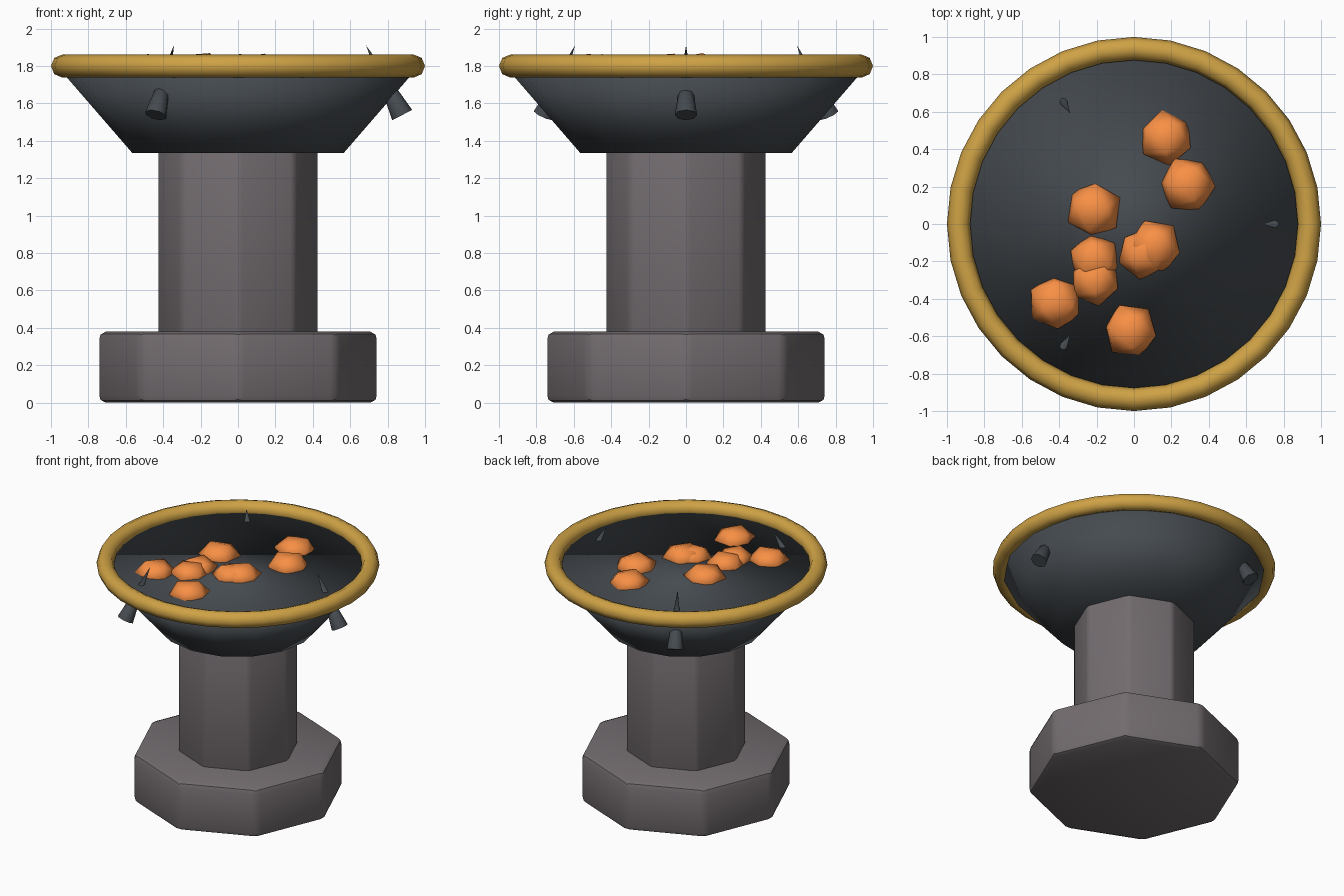
import bpy, math, random
from mathutils import Vector, Matrix

if "Cube" in bpy.data.objects:
    bpy.data.objects.remove(bpy.data.objects["Cube"])

random.seed(4)


def material(name, rgb):
    m = bpy.data.materials.new(name)
    m.diffuse_color = (*rgb, 1)
    m.use_nodes = True
    m.node_tree.nodes["Principled BSDF"].inputs["Base Color"].default_value = m.diffuse_color
    return m


STONE = material("stone", (0.17, 0.15, 0.16))
IRON = material("dark_iron", (0.06, 0.07, 0.08))
BRASS = material("brass", (0.62, 0.36, 0.06))
EMBER = material("ember", (0.95, 0.28, 0.06))


def finish(name, mat, smooth_angle=None):
    o = bpy.context.object
    o.name = name
    o.data.materials.append(mat)
    if smooth_angle is None:
        bpy.ops.object.shade_smooth()
    else:
        bpy.ops.object.shade_smooth_by_angle(angle=math.radians(smooth_angle))
    return o


def octagon_block(name, radius, z0, z1, bevel):
    bpy.ops.mesh.primitive_cylinder_add(vertices=8, radius=radius, depth=z1 - z0,
                                        location=(0, 0, (z0 + z1) / 2))
    o = bpy.context.object
    # corner of the octagon points along x and y
    o.data.transform(Matrix.Rotation(0, 4, 'Z'))
    b = o.modifiers.new("soft_edges", 'BEVEL')
    b.width = bevel
    b.segments = 2
    b.limit_method = 'ANGLE'
    bpy.ops.object.modifier_apply(modifier=b.name)
    return finish(name, STONE, 40)


# Stone foot and column
octagon_block("base", 0.75, 0.0, 0.38, 0.04)
octagon_block("column", 0.43, 0.36, 1.36, 0.025)

# Closed flaring bowl, smooth shaded
bpy.ops.mesh.primitive_cone_add(vertices=16, radius1=0.565, radius2=0.955, depth=0.45,
                                location=(0, 0, 1.56))
finish("bowl", IRON)

# Brass rim
bpy.ops.mesh.primitive_torus_add(major_segments=32, minor_segments=8,
                                 major_radius=0.938, minor_radius=0.062,
                                 location=(0, 0, 1.8))
finish("rim", BRASS)

# Three spikes piercing the bowl wall, tips above the coals
for i in range(3):
    turn = Matrix.Rotation(math.radians(120 * i), 3, 'Z')
    foot = turn @ Vector((0.878, 0, 1.538))
    tip = turn @ Vector((0.685, 0, 1.91))
    axis = tip - foot
    bpy.ops.mesh.primitive_cone_add(vertices=8, radius1=0.06, radius2=0, depth=axis.length,
                                    location=(foot + tip) / 2,
                                    rotation=axis.to_track_quat('Z', 'Y').to_euler())
    finish(f"spike_{i + 1}", IRON, 50)

# Flattened coals: x, y, radius
COALS = [(0.17, 0.46, 0.15), (0.285, 0.21, 0.155), (-0.215, 0.075, 0.155),
         (0.11, -0.12, 0.15), (0.05, -0.16, 0.14), (-0.21, -0.19, 0.14),
         (-0.21, -0.30, 0.14), (-0.42, -0.42, 0.15), (-0.02, -0.57, 0.15)]
for i, (x, y, r) in enumerate(COALS):
    bpy.ops.mesh.primitive_ico_sphere_add(subdivisions=1, radius=r, location=(x, y, 1.785))
    o = bpy.context.object
    # tip a face upwards so the outline becomes a hexagon, then spin and squash
    up = max(o.data.polygons, key=lambda p: p.normal.z).normal.copy()
    face_up = up.rotation_difference(Vector((0, 0, 1))).to_matrix().to_4x4()
    tilt = Matrix.Rotation(random.uniform(-0.3, 0.3), 4, 'X')
    spin = Matrix.Rotation(random.uniform(0, math.tau), 4, 'Z')
    o.data.transform(Matrix.Diagonal((1, 1, 0.6, 1)) @ spin @ tilt @ face_up)
    finish(f"coal_{i + 1}", EMBER)
